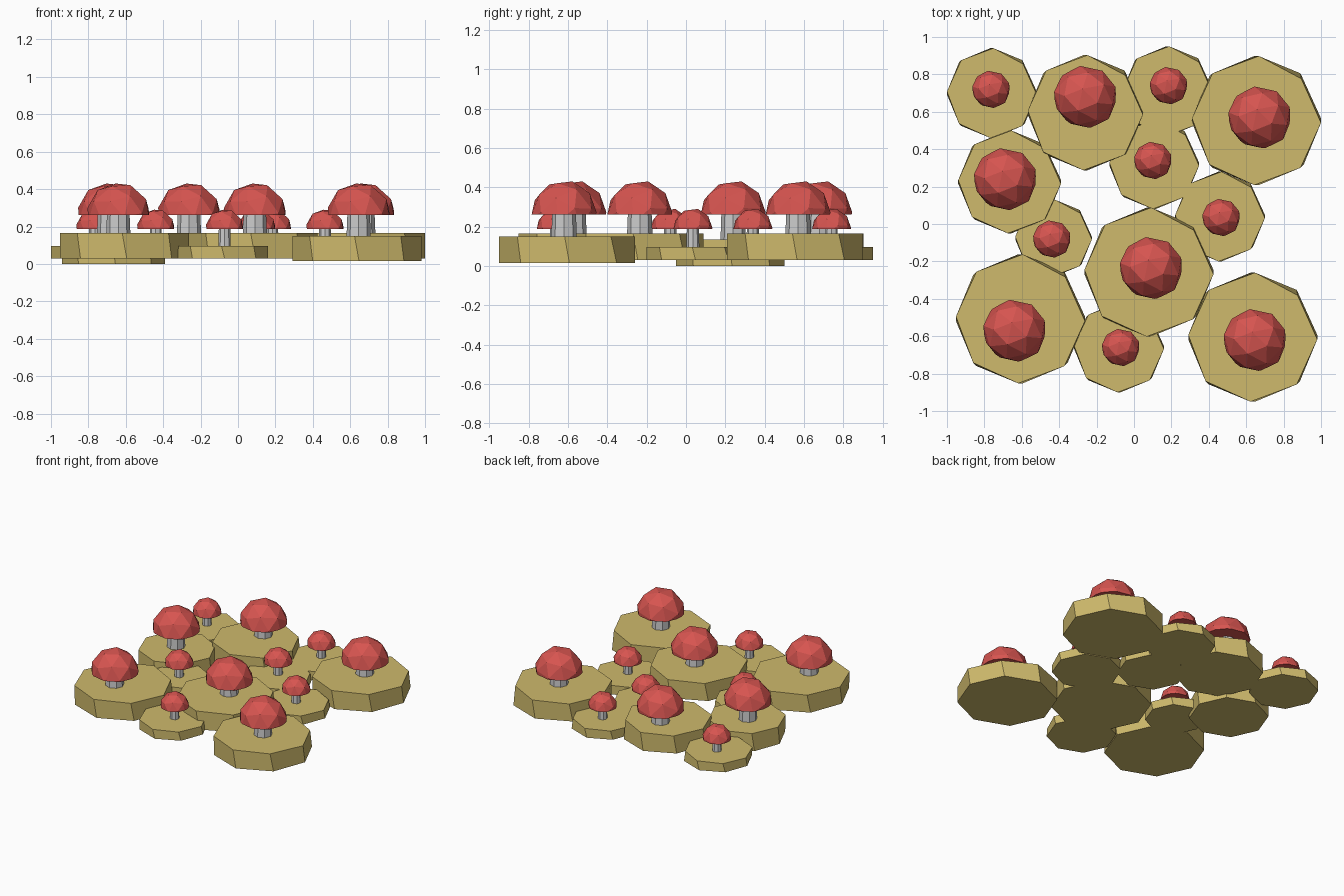
import bpy, bmesh, math
from mathutils import Vector, Matrix, Euler

if "Cube" in bpy.data.objects:
    bpy.data.objects.remove(bpy.data.objects["Cube"])


def material(name, rgb):
    m = bpy.data.materials.new(name)
    m.diffuse_color = (*rgb, 1)
    m.use_nodes = True
    m.node_tree.nodes["Principled BSDF"].inputs["Base Color"].default_value = m.diffuse_color
    return m


TAN = material("tan", (0.62, 0.49, 0.15))
RED = material("red", (0.68, 0.09, 0.08))


def finish(bm, name, loc, mat=None):
    bmesh.ops.recalc_face_normals(bm, faces=bm.faces)
    me = bpy.data.meshes.new(name)
    bm.to_mesh(me)
    bm.free()
    ob = bpy.data.objects.new(name, me)
    ob.location = loc
    bpy.context.collection.objects.link(ob)
    if mat:
        me.materials.append(mat)
    return ob


# Eight-sided stone, top slightly twisted, one worn upper corner
def stone(name, x, y, r, z0, z1):
    bm = bmesh.new()
    rings = []
    for z, twist in ((z0, 2), (z1, -2)):
        ring = []
        for i in range(8):
            a = math.radians(45 * i + twist)
            k = 0.95 if (z == z1 and i == 1) else 1.0
            ring.append(bm.verts.new((r * k * math.cos(a), r * k * math.sin(a), z)))
        rings.append(ring)
    lo, hi = rings
    bm.faces.new(lo[::-1])
    bm.faces.new(hi)
    for i in range(8):
        j = (i + 1) % 8
        bm.faces.new((lo[i], lo[j], hi[j], hi[i]))
    finish(bm, name, (x, y, 0), TAN)


# Plain eight-sided stem
def stem(name, x, y, r, z0, z1):
    bm = bmesh.new()
    bmesh.ops.create_cone(bm, cap_ends=True, segments=8, radius1=r,
                          radius2=r * 0.92, depth=z1 - z0)
    finish(bm, name, (x, y, (z0 + z1) / 2))


# Faceted dome: a tilted 60-sided solid cut flat underneath
def cap(name, x, y, r, z0, z1):
    bm = bmesh.new()
    bmesh.ops.create_icosphere(bm, subdivisions=1, radius=1)
    pts = [v.co.copy() for v in bm.verts]
    pts += [f.calc_center_median().normalized() for f in bm.faces]
    bm.free()
    bm = bmesh.new()
    for p in pts:
        bm.verts.new(p)
    bmesh.ops.convex_hull(bm, input=bm.verts[:])
    bm.transform(Euler((0.35, 0.25, 0.5)).to_matrix().to_4x4())
    cut = bmesh.ops.bisect_plane(bm, geom=bm.verts[:] + bm.edges[:] + bm.faces[:],
                                 plane_co=(0, 0, 0), plane_no=(0, 0, -1),
                                 clear_outer=True)["geom_cut"]
    bmesh.ops.contextual_create(bm, geom=[e for e in cut if isinstance(e, bmesh.types.BMEdge)])
    lo = [min(v.co[i] for v in bm.verts) for i in range(3)]
    hi = [max(v.co[i] for v in bm.verts) for i in range(3)]
    mid = Vector(((lo[0] + hi[0]) / 2, (lo[1] + hi[1]) / 2, lo[2]))
    size = (2 * r / (hi[0] - lo[0]), 2 * r / (hi[1] - lo[1]), (z1 - z0) / (hi[2] - lo[2]))
    bm.transform(Matrix.Diagonal((*size, 1)) @ Matrix.Translation(-mid))
    finish(bm, name, (x, y, z0), RED)


# stone x, y, radius, bottom, top, then mushroom x, y
LARGE = [
    (-0.26, 0.595, 0.308, 0.03, 0.165, -0.262, 0.68),
    (0.655, 0.553, 0.345, 0.03, 0.165, 0.67, 0.57),
    (-0.665, 0.225, 0.275, 0.0, 0.135, -0.69, 0.24),
    (0.08, -0.257, 0.345, 0.03, 0.165, 0.09, -0.235),
    (-0.607, -0.507, 0.345, 0.03, 0.165, -0.64, -0.57),
    (0.635, -0.605, 0.345, 0.015, 0.15, 0.645, -0.62),
]
SMALL = [
    (-0.76, 0.70, 0.24, 0.03, 0.097, -0.765, 0.72),
    (0.18, 0.71, 0.24, 0.03, 0.097, 0.184, 0.74),
    (0.108, 0.32, 0.24, 0.03, 0.097, 0.10, 0.34),
    (0.46, 0.04, 0.24, 0.03, 0.097, 0.465, 0.035),
    (-0.43, -0.075, 0.205, 0.03, 0.097, -0.44, -0.08),
    (-0.08, -0.66, 0.24, 0.03, 0.097, -0.072, -0.66),
]

for kind, rows, stem_r, cap_r, rim, peak in (("large", LARGE, 0.065, 0.165, 0.262, 0.43),
                                             ("small", SMALL, 0.033, 0.099, 0.187, 0.29)):
    for n, (sx, sy, r, z0, z1, mx, my) in enumerate(rows, 1):
        stone(f"{kind}_stone_{n}", sx, sy, r, z0, z1)
        stem(f"{kind}_stem_{n}", mx, my, stem_r, z1 - 0.01, rim + 0.02)
        cap(f"{kind}_cap_{n}", mx, my, cap_r, rim, peak)
